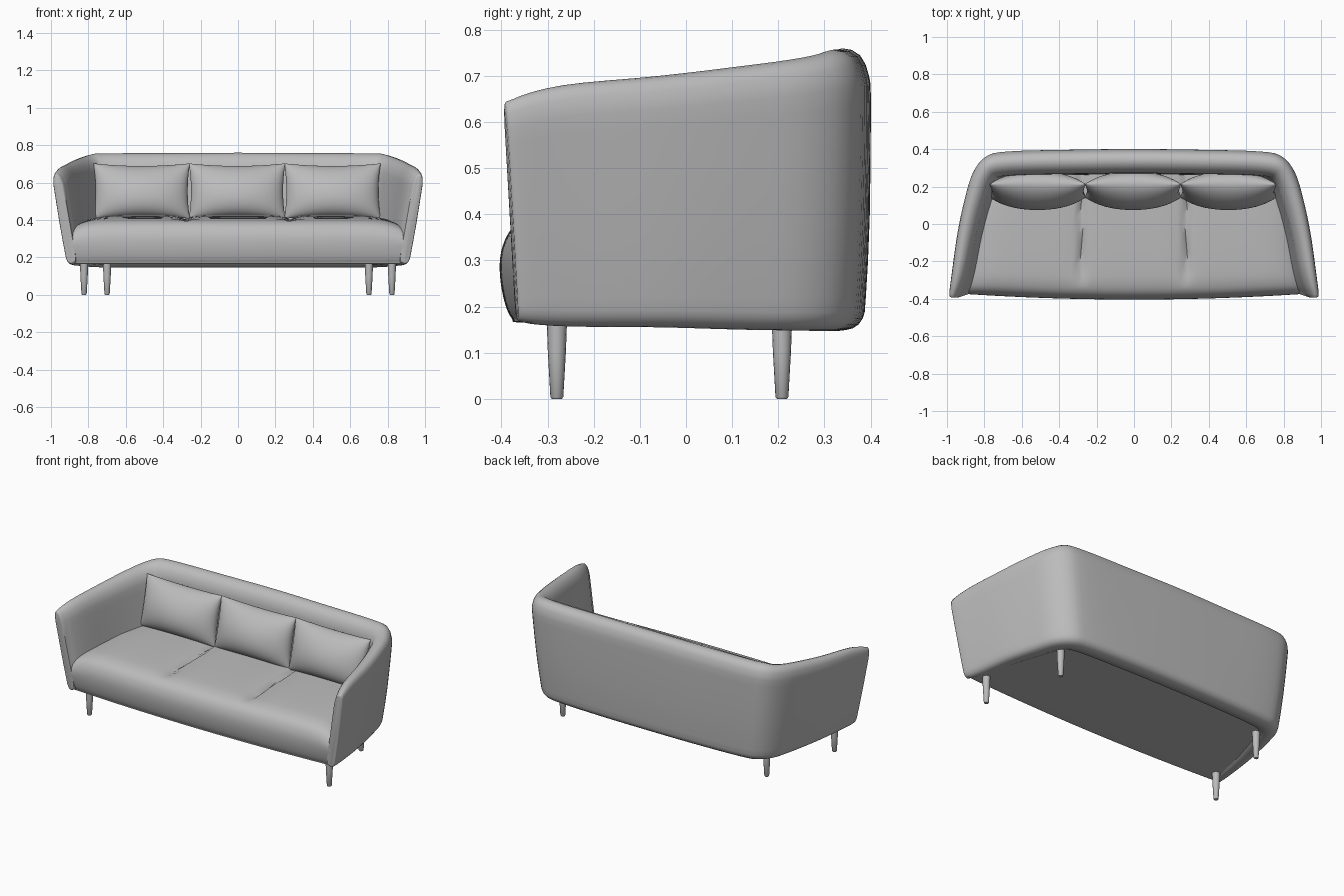
import bpy, bmesh, math
from mathutils import Vector

if "Cube" in bpy.data.objects:
    bpy.data.objects.remove(bpy.data.objects["Cube"])

GREY = (0.5, 0.5, 0.5, 1)
fabric = bpy.data.materials.new("grey fabric")
fabric.use_nodes = True
fabric.diffuse_color = GREY
fabric.node_tree.nodes["Principled BSDF"].inputs["Base Color"].default_value = GREY


def spline(points, steps):
    """Smooth curve through tuples of any length."""
    points = [Vector(p) for p in points]
    padded = [points[0] * 2 - points[1]] + points + [points[-1] * 2 - points[-2]]
    curve = []
    for a, b, c, d in zip(padded, padded[1:], padded[2:], padded[3:]):
        for step in range(steps):
            t = step / steps
            curve.append((b * 2 + (c - a) * t + (a * 2 - b * 5 + c * 4 - d) * t * t
                          + (b * 3 - a - c * 3 + d) * t ** 3) / 2)
    return curve + [points[-1]]


def loft(name, rings, closed=True, caps=True, angle=50):
    """Skin a list of equally long point rows."""
    bm = bmesh.new()
    rows = [[bm.verts.new(p) for p in ring] for ring in rings]
    count = len(rows[0])
    for lower, upper in zip(rows, rows[1:]):
        for i in range(count if closed else count - 1):
            j = (i + 1) % count
            bm.faces.new((lower[i], lower[j], upper[j], upper[i]))
    if caps:
        bm.faces.new(rows[0])
        bm.faces.new(rows[-1])
    bmesh.ops.remove_doubles(bm, verts=bm.verts, dist=0.0002)
    bmesh.ops.recalc_face_normals(bm, faces=bm.faces)
    mesh = bpy.data.meshes.new(name)
    bm.to_mesh(mesh)
    bm.free()
    obj = bpy.data.objects.new(name, mesh)
    bpy.context.collection.objects.link(obj)
    mesh.materials.append(fabric)
    bpy.ops.object.select_all(action="DESELECT")
    obj.select_set(True)
    bpy.context.view_layer.objects.active = obj
    bpy.ops.object.shade_smooth_by_angle(angle=math.radians(angle))
    return obj


# Wraparound shell: rim x, y, z, thickness, then foot x, y, z
half = [
    (.985, -.392, .63, .025, .905, -.365, .18),
    (.998, -.375, .65, .06, .915, -.35, .165),
    (.985, -.26, .68, .085, .905, -.25, .157),
    (.955, -.05, .70, .10, .88, -.05, .155),
    (.915, .14, .722, .11, .84, .13, .15),
    (.87, .28, .74, .12, .80, .265, .148),
    (.80, .365, .755, .13, .73, .345, .147),
    (.68, .392, .757, .13, .62, .372, .147),
    (.35, .40, .758, .13, .32, .385, .147),
]
middle = (0, .404, .76, .13, 0, .388, .147)
mirrored = [(-s[0], *s[1:4], -s[4], *s[5:]) for s in reversed(half)]
stations = spline(half + [middle] + mirrored, 4)

# Cross-section: depth across the thickness, height from foot to rim
section = spline([(.45, 0), (.2, .01), (.04, .045), (0, .12), (-.03, .4), (0, .8),
                  (.04, .9), (.2, .975), (.5, 1), (.8, .97), (.97, .9),
                  (1, .8), (1, .45), (1, .1), (.85, .02)], 2)
rings = []
for i, st in enumerate(stations):
    before, after = stations[max(i - 1, 0)], stations[min(i + 1, len(stations) - 1)]
    tangent = Vector((after[0] - before[0], after[1] - before[1]))
    inward = Vector((-tangent.y, tangent.x, 0)).normalized()
    if i < 4 or i > len(stations) - 5:
        inward = Vector((-math.copysign(1, st[0]), -.15, 0))
    rim, foot = Vector(st[:3]), Vector(st[4:])
    rings.append([foot.lerp(rim, h) + inward * st[3] * d for d, h in section])
loft("back_and_arms", rings)

# Seat: one upholstered body with two pulled seams on top
profile = spline([(.30, .165), (-.1, .165), (-.345, .165), (-.378, .175), (-.396, .22),
                  (-.404, .28), (-.398, .33), (-.375, .372), (-.33, .397), (-.25, .41),
                  (-.05, .42), (.15, .425), (.30, .425)], 4)
SEAM = .28
rings = []
count = 120
for i in range(count + 1):
    s = -math.cos(math.pi * i / count)
    ring = []
    for y, z in profile:
        front = min(1, max(0, -y / .38))
        x = s * (.9 - .15 * min(1, max(0, (y + .37) / .64)))
        high = max(0, (z - .25) / .17)
        gap = abs(abs(x) - SEAM)
        top = min(1, max(0, (y + .34) / .1)) * (z > .3)
        dip = .022 * math.exp(-(gap / .014) ** 2) + .008 * math.exp(-(gap / .07) ** 2)
        ring.append((x, y + .03 * s * s * front,
                     z - dip * top - .06 * high * abs(s) ** 14 * (.4 + .6 * front)))
    rings.append(ring)
loft("seat", rings)


# Pillows: pinched corners, puffed middle, leaning on the back
def pillow(name, centre_x):
    n = 24
    sides = []
    for side in (-1, 1):
        rows = []
        for i in range(n + 1):
            v = -math.cos(math.pi * i / n)
            row = []
            for j in range(n + 1):
                u = -math.cos(math.pi * j / n)
                puff = ((1 - u * u) ** .5) * ((1 - v * v) ** .55)
                x = u * (.258 - .012 * (1 - v * v))
                z = v * (.148 - .014 * (1 - u * u))
                y = side * .098 * puff + .035 * v
                row.append((centre_x + x, .178 + y, .555 + z))
            rows.append(row)
        sides += rows if side < 0 else rows[::-1]
    sides.append(sides[0])
    loft(name, sides, closed=False, caps=False, angle=70)


for label, x in (("right", -.515), ("middle", -.005), ("left", .505)):
    pillow(label + "_pillow", x)

# Tapered legs
for side, sign in (("left", 1), ("right", -1)):
    for end, x, y in (("front", .823, -.28), ("back", .70, .208)):
        rings = []
        for z, radius in ((0, .011), (.004, .014), (.10, .0195), (.18, .0225)):
            rings.append([(sign * x + radius * math.cos(a * math.pi / 8),
                           y + radius * math.sin(a * math.pi / 8), z) for a in range(16)])
        loft(side + "_" + end + "_leg", rings)
